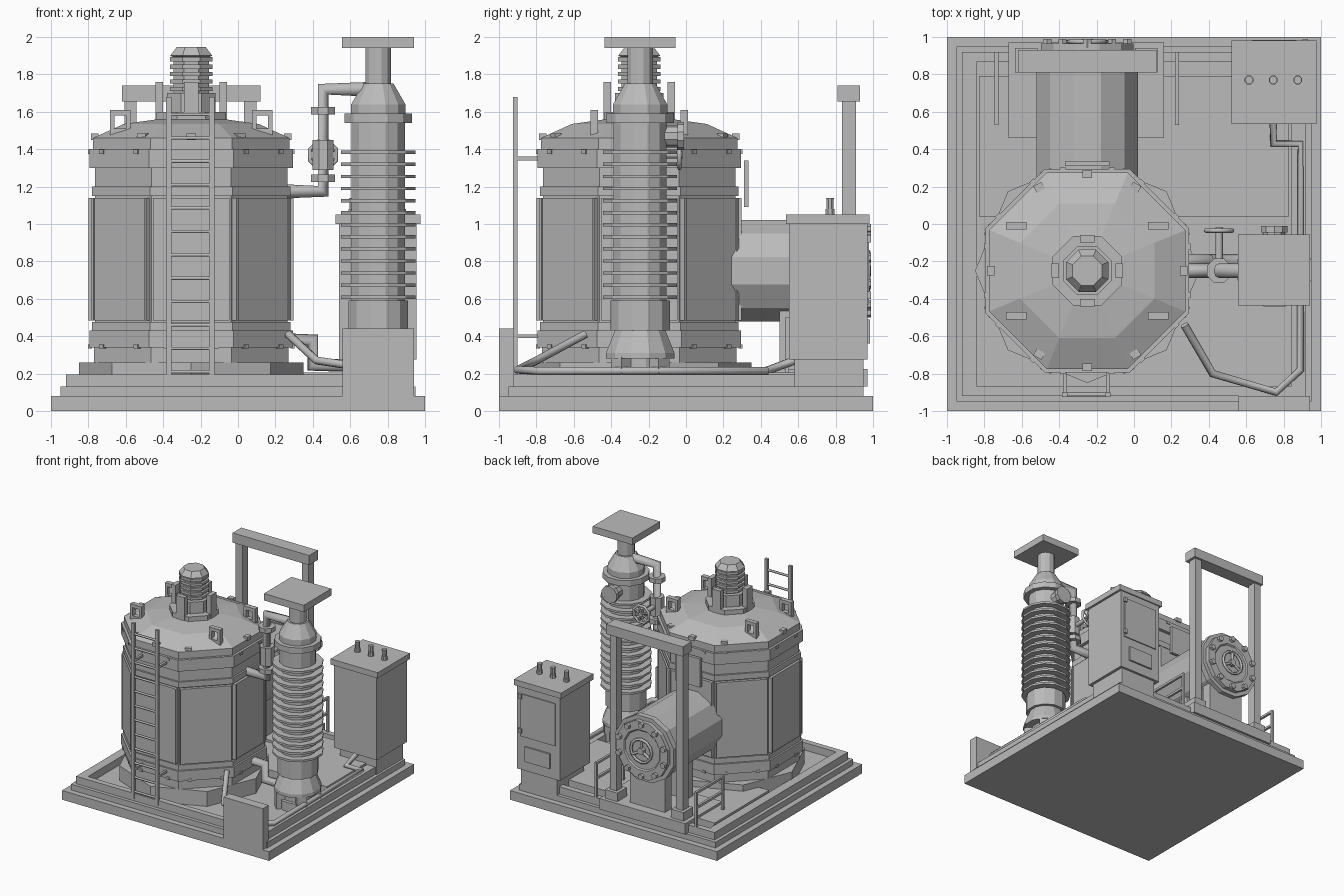
import bpy, bmesh, math
from mathutils import Matrix, Vector

if "Cube" in bpy.data.objects:
    bpy.data.objects.remove(bpy.data.objects["Cube"])

steel = bpy.data.materials.new("plain grey steel")
steel.diffuse_color = (0.5, 0.5, 0.5, 1)
steel.use_nodes = True
steel.node_tree.nodes["Principled BSDF"].inputs["Base Color"].default_value = steel.diffuse_color
PI = math.pi


def finish(name, bm):
    bmesh.ops.recalc_face_normals(bm, faces=bm.faces)
    me = bpy.data.meshes.new(name)
    bm.to_mesh(me)
    bm.free()
    me.materials.append(steel)
    ob = bpy.data.objects.new(name, me)
    bpy.context.collection.objects.link(ob)
    return ob


def box(name, x, y, z):
    """Box from (min, max) pairs."""
    bm = bmesh.new()
    bmesh.ops.create_cube(bm, size=1)
    for v in bm.verts:
        for i, (a, b) in enumerate((x, y, z)):
            v.co[i] = (a + b) / 2 + v.co[i] * (b - a)
    return finish(name, bm)


def lathe(name, profile, sides, centre=(0, 0, 0), axis='Z'):
    """Stack of (radius, height) rings with flats facing the axes."""
    bm = bmesh.new()
    rings = []
    for r, h in profile:
        ring = []
        for i in range(sides):
            a = 2 * PI * (i + 0.5) / sides
            ring.append(bm.verts.new((r * math.cos(a), r * math.sin(a), h)))
        rings.append(ring)
    for lo, hi in zip(rings, rings[1:]):
        for i in range(sides):
            j = (i + 1) % sides
            bm.faces.new((lo[i], lo[j], hi[j], hi[i]))
    bm.faces.new(rings[0][::-1])
    bm.faces.new(rings[-1])
    if axis == 'Y':
        bm.transform(Matrix.Rotation(-PI / 2, 4, 'X'))
    bm.transform(Matrix.Translation(centre))
    return finish(name, bm)


def pipe(name, points, r, res=2, cyclic=False):
    """Mitred tube along points."""
    cu = bpy.data.curves.new(name, 'CURVE')
    cu.dimensions = '3D'
    cu.bevel_depth, cu.bevel_resolution, cu.use_fill_caps = r, res, True
    sp = cu.splines.new('POLY')
    sp.points.add(len(points) - 1)
    for p, co in zip(sp.points, points):
        p.co = (*co, 1)
    sp.use_cyclic_u = cyclic
    tmp = bpy.data.objects.new(name + "_path", cu)
    bpy.context.collection.objects.link(tmp)
    dg = bpy.context.evaluated_depsgraph_get()
    bm = bmesh.new()
    me = bpy.data.meshes.new_from_object(tmp.evaluated_get(dg))
    bm.from_mesh(me)
    bpy.data.objects.remove(tmp)
    bpy.data.meshes.remove(me)
    return finish(name, bm)


def around(ob, angle, centre):
    """Turn about a vertical axis through centre."""
    c = Vector(centre)
    ob.data.transform(Matrix.Translation(c) @ Matrix.Rotation(angle, 4, 'Z') @ Matrix.Translation(-c))
    return ob


# Stepped base with a kerb around the recessed floor
box("base_slab", (-1, 1), (-1, 1), (0, .08))
box("base_step", (-.95, .95), (-.95, .95), (.08, .13))
for s in (-1, 1):
    box("kerb_side", sorted((s * .84, s * .92)), (-.92, .92), (.13, .195))
    box("kerb_end", (-.84, .84), sorted((s * .87, s * .92)), (.13, .195))
box("rear_pad", (-.83, .83), (.04, .79), (.13, .205))
box("vessel_plate", (-.67, .16), (.46, .97), (.13, .225))
box("front_box", (.56, .94), (-1, -.92), (.05, .44))

# Octagonal tank: stepped bands, shallow dome, collar
C = (-.25, -.25, 0)
k = 1 / math.cos(PI / 8)
tank = [(.50, .13), (.50, .26), (.52, .26), (.52, .34), (.545, .34), (.545, .43), (.53, .43), (.53, .475),
        (.515, .475), (.515, 1.15), (.53, 1.15), (.53, 1.2), (.515, 1.2), (.515, 1.3), (.545, 1.3),
        (.545, 1.4), (.525, 1.4), (.525, 1.46), (.36, 1.535), (.18, 1.56)]
lathe("tank_shell", [(r * k, h) for r, h in tank], 8, C)
around(lathe("tank_foot", [(.6, .13), (.6, .26)], 8, C), PI / 8, C)
lathe("dome_collar", [(.2, 1.53), (.2, 1.6), (.14, 1.6), (.14, 1.7), (.1, 1.7)], 8, C)
ribs = [(.1, 1.69)]
for i in range(5):
    z = 1.71 + i * .04
    ribs += [(.102, z), (.122, z), (.122, z + .022), (.102, z + .022)]
lathe("ribbed_cap", ribs + [(.122, 1.9), (.085, 1.945)], 8, C)
for i in range(8):
    around(box("tank_panel", (.25, .29), (-.45, -.05), (.485, 1.14)), i * PI / 4, C)
    for y in (-.455, -.06):
        around(box("panel_trim", (.26, .298), (y, y + .015), (.485, 1.14)), i * PI / 4, C)
for i in range(4):
    around(box("collar_fin", (-.1, -.06), (-.29, -.21), (1.55, 1.76)), i * PI / 2, C)

# Rim clips, with lifting eyes in the four remaining places
for i in range(12):
    a = i * PI / 6
    if i in (1, 5, 7, 11):
        x, y = -.25 + .43 * math.cos(a) * 1.02, -.25 + .48 * math.sin(a)
        for dx in (-.055, .03):
            box("eye_post", (x + dx, x + dx + .025), (y - .02, y + .02), (1.46, 1.61))
        box("eye_bar", (x - .055, x + .055), (y - .02, y + .02), (1.58, 1.61))
        box("eye_foot", (x - .055, x + .055), (y - .02, y + .02), (1.46, 1.51))
    else:
        around(box("rim_clip", (.245, .285), (-.275, -.225), (1.45, 1.485)), a, C)
for i in range(8):
    for z in (1.375, .335):
        for y in (-.38, -.12):
            around(box("band_clip", (.28, .302), (y - .015, y + .015), (z, z + .022)), i * PI / 4, C)

# Ladder on the front
for x in (-.37, -.14):
    box("ladder_rail", (x - .014, x + .014), (-.925, -.9), (.15, 1.68))
    for z in (.4, 1.35):
        box("ladder_bracket", (x - .01, x + .01), (-.91, -.76), (z - .01, z + .01))
for i in range(12):
    z = .21 + i * .125
    pipe("ladder_rung", [(-.37, -.912, z), (-.14, -.912, z)], .01, 1)

# Horizontal vessel at the back with bolted end cover
V = (-.25, 0, .75)
lathe("vessel", [(.28, .1), (.28, .88), (.29, .88), (.29, .93), (.255, .93), (.255, .965), (.18, .965),
                 (.17, .955)], 12, V, 'Y')
for i in range(10):
    a = 2 * PI * (i + .5) / 10
    lathe("cover_bolt", [(.025, .94), (.025, .99)], 6, (-.25 + .225 * math.cos(a), 0, .75 + .225 * math.sin(a)), 'Y')
hub = [(-.25 + .1 * math.cos(i * PI / 6), .975, .75 + .1 * math.sin(i * PI / 6)) for i in range(12)]
pipe("cover_wheel", hub, .012, 1, True)
for i in range(3):
    pipe("wheel_spoke", [(-.25, .975, .75), hub[(3 + 4 * i) % 12]], .012, 1)
lathe("wheel_hub", [(.03, .95), (.03, .99)], 8, V, 'Y')
for y in (.5, .8):
    box("vessel_saddle", (-.42, -.08), (y, y + .09), (.2, .54))
box("notice_plate", (-.37, -.13), (.31, .335), (1.09, 1.34))

# Gantry above the vessel
box("gantry_beam", (-.62, .12), (.81, .93), (1.655, 1.74))
for x in (-.575, .065):
    box("gantry_post", (x - .033, x + .033), (.835, .91), (.2, 1.66))
    box("gantry_foot", (x - .06, x + .06), (.81, .94), (.2, .3))

# Low guard rails
for x in (-.735, .23):
    for y in (.54, .91):
        box("guard_post", (x - .01, x + .01), (y - .01, y + .01), (.13, .5))
    for z in (.36, .49):
        box("guard_bar", (x - .01, x + .01), (.53, .92), (z - .01, z + .01))

# Control cabinet
box("cabinet_plinth", (.58, .93), (.58, .95), (.13, .28))
box("cabinet_body", (.54, .955), (.55, .97), (.275, 1.01))
box("cabinet_cap", (.52, .975), (.535, .98), (1.0, 1.05))
box("cabinet_door", (.58, .92), (.96, .979), (.57, .94))
box("cabinet_hatch", (.63, .87), (.96, .985), (.36, .49))
for z in (.6, .9):
    box("door_hinge", (.9, .93), (.97, .99), (z, z + .04))
for x in (.615, .745, .875):
    lathe("cabinet_terminal", [(.025, 1.04), (.025, 1.08), (.019, 1.08), (.022, 1.14)], 8, (x, .77, 0))

# Finned column
K = (.75, -.245, 0)
lathe("column", [(.15, .13), (.15, .21), (.12, .21), (.12, .28), (.19, .28), (.19, .31), (.14, .43), (.165, .43),
                 (.165, .49), (.147, .49), (.147, 1.54), (.188, 1.54), (.188, 1.59), (.15, 1.59), (.15, 1.64),
                 (.085, 1.75), (.07, 1.75), (.07, 1.95)], 12, K)
for i in range(13):
    z = .6 + i * .0645
    lathe("column_fin", [(.205, z), (.205, z + .018)], 12, K)
lathe("column_sleeve", [(.165, .47), (.165, .59)], 12, K)
box("column_top_plate", (.555, .94), (-.435, -.055), (1.94, 2))
for i in range(4):
    around(box("column_foot", (.83, .93), (-.285, -.205), (.13, .29)), PI / 4 + i * PI / 2, K)
lathe("column_port", [(.06, .05), (.06, .2), (.075, .2), (.075, .235)], 10, (.75, -.245, 1.47), 'Y')

# Pipe joining tank and column, with flanges and a valve wheel
pipe("upper_pipe", [(.2, -.25, 1.175), (.455, -.25, 1.175), (.455, -.25, 1.72), (.72, -.25, 1.72)], .04)
for z in (1.225, 1.585):
    lathe("pipe_flange", [(.07, z), (.07, z + .04)], 8, (.455, -.25, 0))
lathe("valve_body", [(.06, 1.29), (.06, 1.45)], 8, (.455, -.25, 0))
pipe("valve_stem", [(.455, -.25, 1.37), (.455, -.02, 1.37)], .02)
wheel = [(.455 + .077 * math.cos((i + .5) * PI / 4), -.035, 1.37 + .077 * math.sin((i + .5) * PI / 4)) for i in range(8)]
pipe("valve_wheel", wheel, .012, 1, True)
for i in range(4):
    pipe("valve_spoke", [wheel[i], wheel[i + 4]], .008, 1)

# Lower pipe and floor conduit
pipe("lower_pipe", [(.15, -.2, .38), (.4, -.2, .38), (.4, -.2, .245), (.7, -.2, .245)], .04)
pipe("floor_conduit", [(.27, -.54, .41), (.42, -.8, .27), (.76, -.9, .22), (.89, -.78, .215), (.89, .43, .215),
                       (.745, .43, .215), (.745, .58, .27)], .022)
